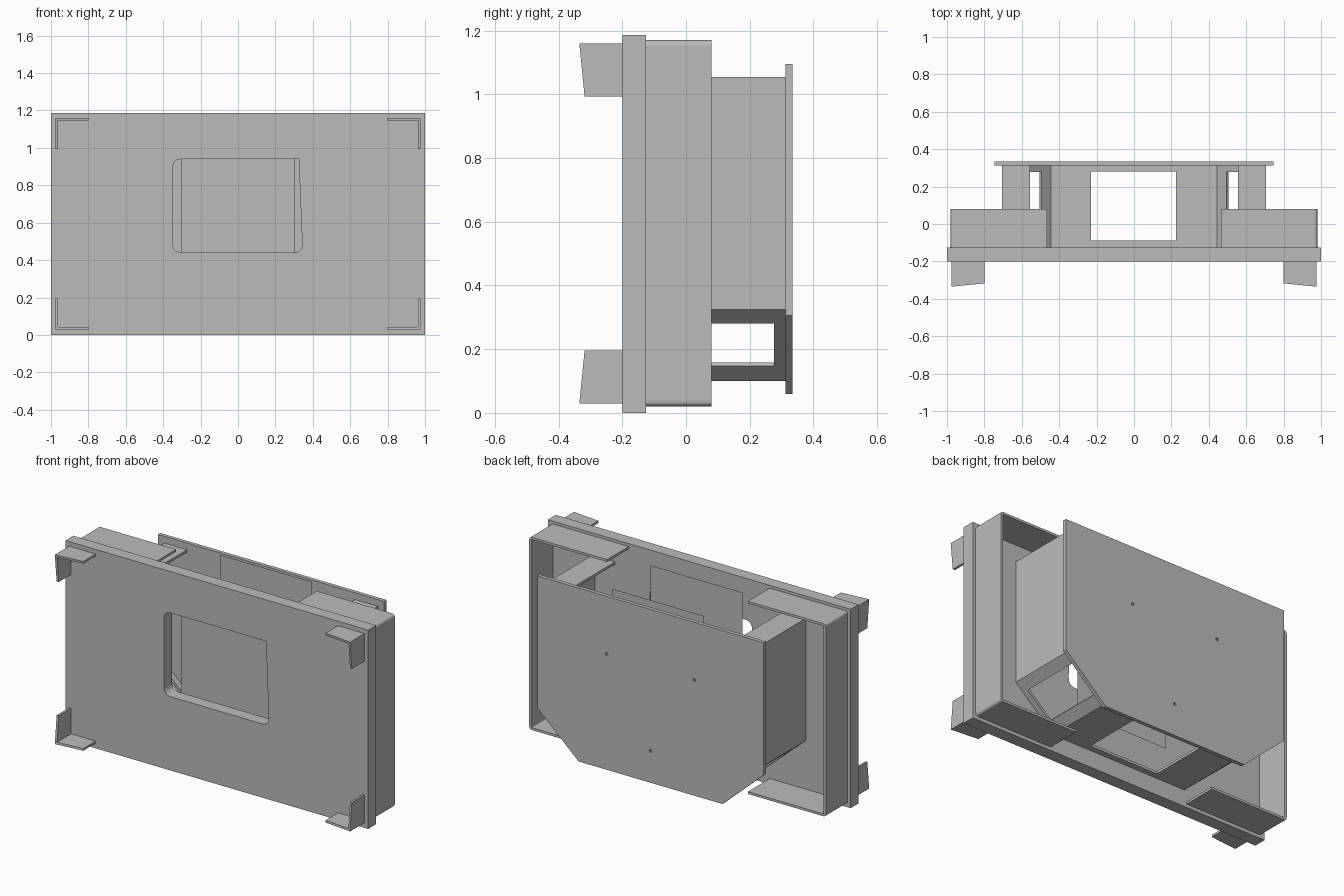
import bpy
import math
from mathutils import Matrix, Vector

old = bpy.data.objects.get("Cube")
if old:
    bpy.data.objects.remove(old, do_unlink=True)

grey = bpy.data.materials.new("plain_grey")
grey.use_nodes = True
COLOUR = (0.5, 0.5, 0.5, 1)
grey.diffuse_color = COLOUR
grey.node_tree.nodes["Principled BSDF"].inputs["Base Color"].default_value = COLOUR

X, Y, Z = Vector((1, 0, 0)), Vector((0, 1, 0)), Vector((0, 0, 1))


def rect(u0, u1, v0, v1):
    return [(u0, v0), (u1, v0), (u1, v1), (u0, v1)]


def rounded(points, radii, steps=5):
    """Replace each corner with an arc-like curve of the given radius."""
    out = []
    for i, r in enumerate(radii):
        p = Vector(points[i])
        if r == 0:
            out.append(tuple(p))
            continue
        a = p + (Vector(points[i - 1]) - p).normalized() * r
        b = p + (Vector(points[(i + 1) % len(points)]) - p).normalized() * r
        for k in range(steps + 1):
            t = k / steps
            out.append(tuple(a * (1 - t) ** 2 + p * 2 * t * (1 - t) + b * t * t))
    return out


def plate(name, loops, thick, origin, u=X, v=Z):
    """Flat plate with holes; the first loop is the outline, centred on origin's plane."""
    curve = bpy.data.curves.new(name, "CURVE")
    curve.dimensions = "2D"
    curve.fill_mode = "BOTH"
    curve.extrude = thick / 2
    for loop in loops:
        spline = curve.splines.new("POLY")
        spline.points.add(len(loop) - 1)
        for point, (a, b) in zip(spline.points, loop):
            point.co = (a, b, 0, 1)
        spline.use_cyclic_u = True
    obj = bpy.data.objects.new(name, curve)
    bpy.context.collection.objects.link(obj)
    frame = Matrix((u, v, u.cross(v))).transposed().to_4x4()
    frame.translation = origin
    bpy.ops.object.select_all(action="DESELECT")
    obj.select_set(True)
    bpy.context.view_layer.objects.active = obj
    bpy.ops.object.convert(target="MESH")
    obj = bpy.context.view_layer.objects.active
    obj.data.transform(frame)
    obj.data.materials.clear()
    obj.data.materials.append(grey)
    for face in obj.data.polygons:
        face.use_smooth = False
    return obj


def slab(name, loops, y0, y1):
    """Plate facing front, spanning y0 to y1."""
    return plate(name, loops, y1 - y0, Y * (y0 + y1) / 2)


def wall(name, p, q, y0, y1, thick, inward, hole=None):
    """Wall from p to q in the xz plane, with its thickness on the inward side."""
    a, b = Vector((p[0], 0, p[1])), Vector((q[0], 0, q[1]))
    along = (b - a).normalized()
    normal = along.cross(Y)
    if normal.dot(Vector((inward[0], 0, inward[1]))) < 0:
        normal = -normal
    loops = [rect(0, (b - a).length, y0, y1)]
    if hole:
        loops.append(hole)
    return plate(name, loops, thick, a + normal * thick / 2, along, Y)


# Front panel with the window
window = rounded([(-.35, .44), (.345, .44), (.325, .94), (-.35, .94)],
                 [.05, .05, 0, .05])
slab("front_panel", [rect(-1, 1, 0, 1.187), window], -.2, -.125)

# Rear cover with clipped lower corners and three screw holes
outline = [(-.475, .06), (.475, .06), (.747, .305), (.747, 1.095),
           (-.747, 1.095), (-.747, .305)]
screws = [[(cx + .009 * math.cos(k * math.pi / 5), cz + .009 * math.sin(k * math.pi / 5))
           for k in range(10)] for cx, cz in ((.29, .75), (-.29, .75), (0, .25))]
slab("rear_cover", [outline] + screws, .312, .335)

# Inner housing between the front panel and rear cover
T, FRONT, BACK = .015, -.125, .312
wall("housing_floor", (-.45, .1), (.45, .1), FRONT, BACK, T, (0, 1),
     rect(.22, .675, -.088, .28))
for side, s in (("left", 1), ("right", -1)):
    wall(side + "_housing_wall", (s * .705, .325), (s * .705, 1.055),
         FRONT, BACK, T, (-s, 0))
    wall(side + "_housing_slope", (s * .45, .1), (s * .705, .325),
         FRONT, BACK, T, (-s, 1), rect(.072, .272, -.088, .277))
    wall(side + "_housing_lip", (s * .705, 1.055), (s * .555, 1.055),
         FRONT, BACK, T, (0, -1))

# Thin sheets inside the housing
for name, y in (("front_sheet", -.1), ("rear_sheet", .265)):
    slab(name, [rect(-.303, .303, .285, 1.11)], y, y)

# C-shaped side brackets
for side, s, end in (("left", 1, .465), ("right", -1, .465)):
    o, i = .98, .965
    shape = [(end, .02), (o, .02), (o, 1.17), (end, 1.17),
             (end, 1.156), (i, 1.156), (i, .034), (end, .034)]
    shape = rounded(shape, [0, .02, .02, 0, 0, .006, .006, 0])
    slab(side + "_bracket", [[(s * a, b) for a, b in shape]], -.125, .08)

# L-shaped corner clips with tapered front edges
for side, s in (("left", 1), ("right", -1)):
    for level, corner, d in (("upper", 1.16, -1), ("lower", .03, 1)):
        w = .013
        shape = [(0, 0), (.175, 0), (.175, w), (w, w), (w, .166), (0, .166)]
        clip = slab(level + "_" + side + "_clip",
                    [[(s * (.975 - a), corner + d * b) for a, b in shape]], -.335, -.2)
        for vert in clip.data.vertices:
            if vert.co.y < -.3:
                reach = .975 - abs(vert.co.x) + abs(vert.co.z - corner)
                vert.co.y += .1 * reach
